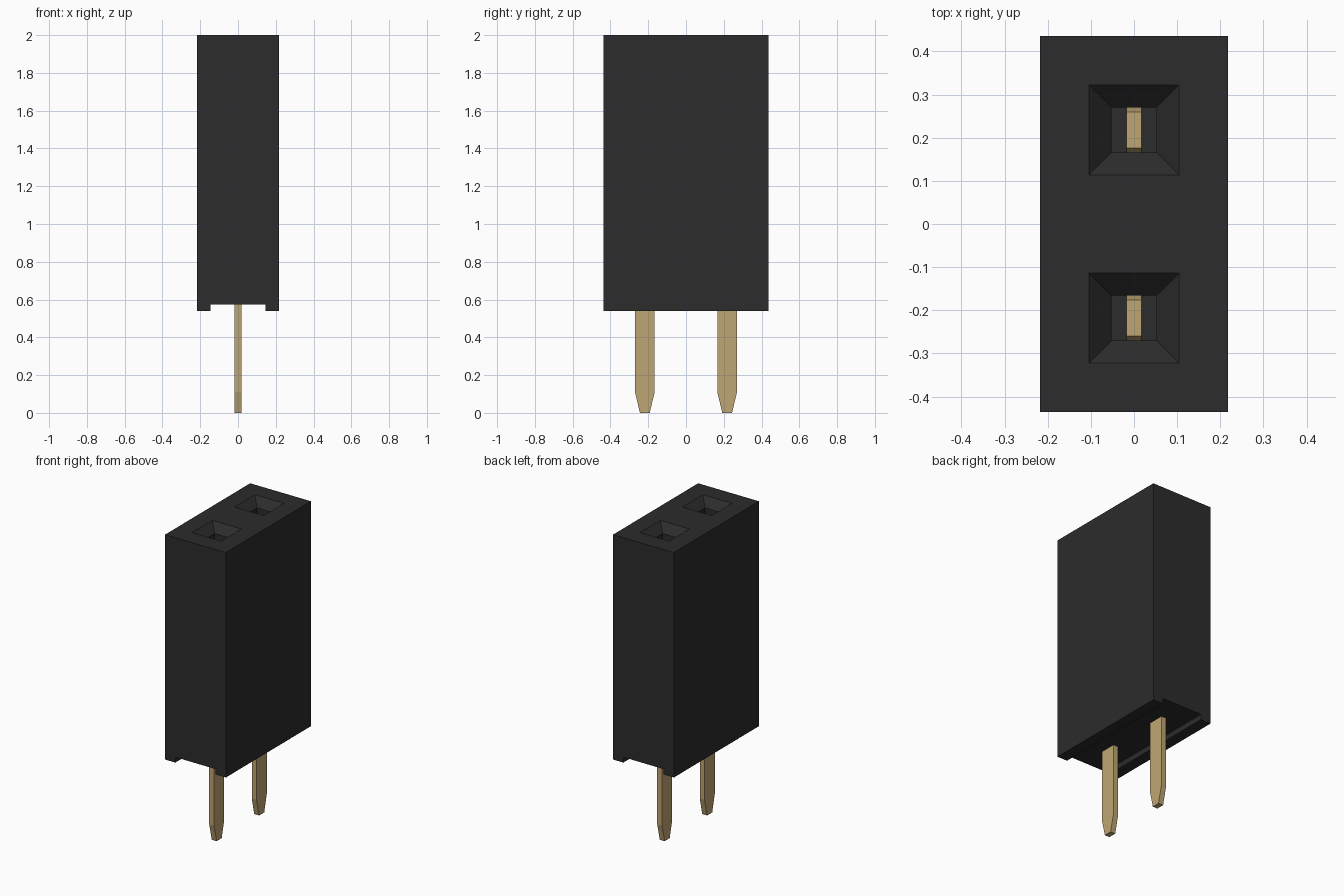
import bpy, bmesh

if "Cube" in bpy.data.objects:
    bpy.data.objects.remove(bpy.data.objects["Cube"])

PITCH = 0.436
HX, HY = PITCH / 2, PITCH
Z_BOT, Z_GROOVE, Z_TOP = 0.54, 0.575, 2.0
FLOOR = 0.95


def material(name, rgb):
    m = bpy.data.materials.new(name)
    m.diffuse_color = (*rgb, 1)
    m.use_nodes = True
    m.node_tree.nodes["Principled BSDF"].inputs["Base Color"].default_value = m.diffuse_color
    return m


def finish(name, bm, mat):
    bmesh.ops.recalc_face_normals(bm, faces=bm.faces)
    mesh = bpy.data.meshes.new(name)
    bm.to_mesh(mesh)
    bm.free()
    mesh.materials.append(mat)
    obj = bpy.data.objects.new(name, mesh)
    bpy.context.collection.objects.link(obj)
    return obj


def stack(name, rings, y, mat):
    """Loft rectangles given as (z, half_x, half_y), centred on x = 0 and y."""
    bm = bmesh.new()
    loops = [[bm.verts.new((sx * hx, y + sy * hy, z))
              for sx, sy in ((-1, -1), (1, -1), (1, 1), (-1, 1))]
             for z, hx, hy in rings]
    for a, b in zip(loops, loops[1:]):
        for i in range(4):
            j = (i + 1) % 4
            bm.faces.new((a[i], a[j], b[j], b[i]))
    bm.faces.new(loops[0])
    bm.faces.new(loops[-1])
    return finish(name, bm, mat)


black = material("black_plastic", (0.025, 0.025, 0.026))
gold = material("gold_metal", (0.52, 0.38, 0.17))

# Housing: cross-section with a bottom groove, extruded along y
half = [(HX, Z_TOP), (HX, Z_BOT), (0.145, Z_BOT), (0.145, Z_GROOVE)]
profile = half + [(-x, z) for x, z in reversed(half)]
bm = bmesh.new()
face = bm.faces.new([bm.verts.new((x, -HY, z)) for x, z in profile])
ext = bmesh.ops.extrude_face_region(bm, geom=[face])
bmesh.ops.translate(bm, vec=(0, 2 * HY, 0),
                    verts=[v for v in ext["geom"] if isinstance(v, bmesh.types.BMVert)])
housing = finish("housing", bm, black)

for side, y in (("front", -PITCH / 2), ("back", PITCH / 2)):
    # Socket hole: tapered mouth above a square shaft
    cutter = stack(side + "_socket_cutter",
                   [(FLOOR, 0.052, 0.052), (Z_TOP - 0.052, 0.052, 0.052),
                    (Z_TOP + 0.02, 0.124, 0.124)], y, black)
    cutter.hide_render = True
    mod = housing.modifiers.new(side + "_socket", "BOOLEAN")
    mod.operation = "DIFFERENCE"
    mod.solver = "EXACT"
    mod.object = cutter
    bpy.context.view_layer.objects.active = housing
    bpy.ops.object.modifier_apply(modifier=mod.name)
    bpy.data.objects.remove(cutter)

    # Flat pin with a tapered tip
    stack(side + "_pin",
          [(0, 0.0175, 0.026), (0.11, 0.0175, 0.052),
           (FLOOR, 0.0175, 0.052), (FLOOR + 0.03, 0.0175, 0.042)], y, gold)
